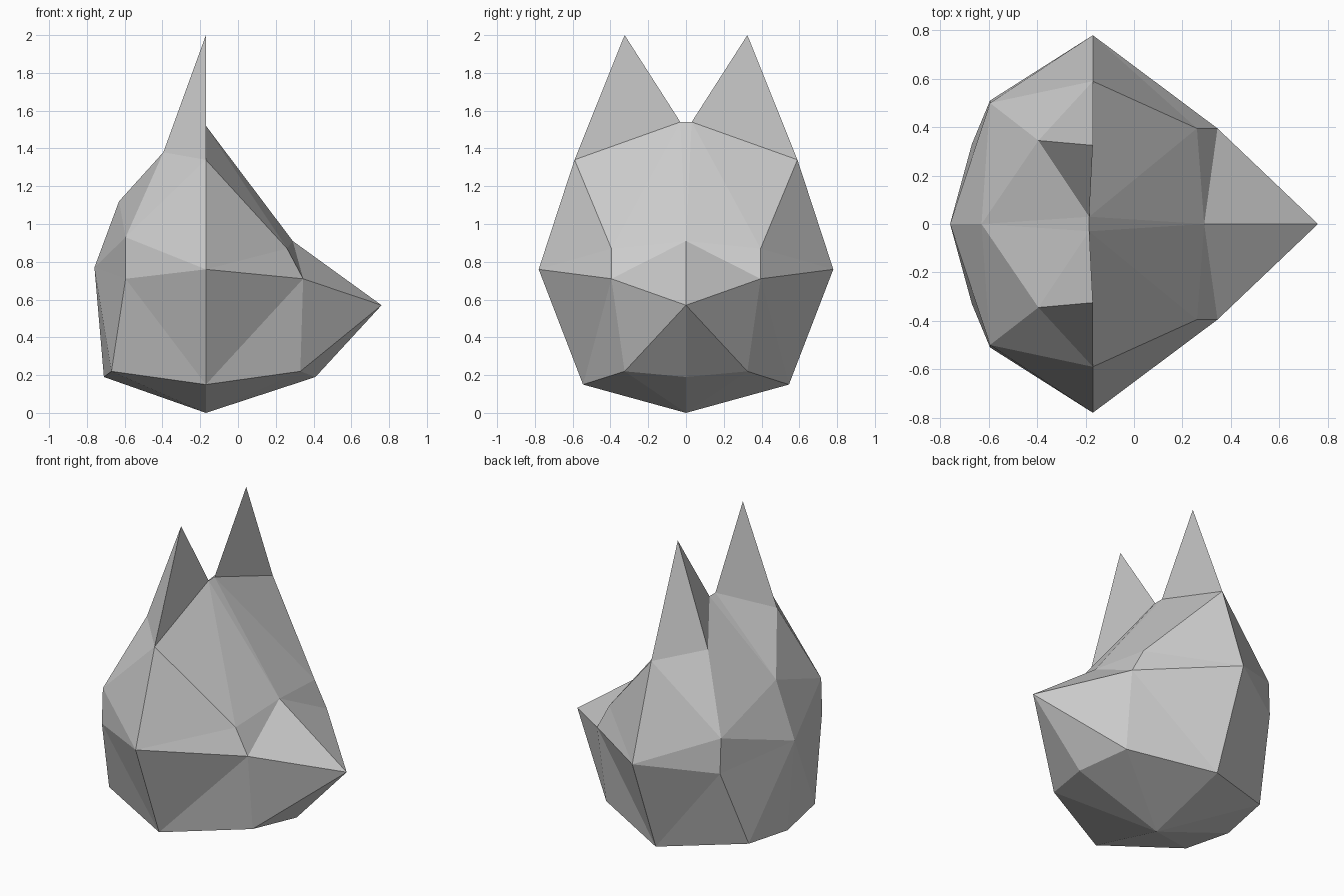
import bpy, bmesh

if "Cube" in bpy.data.objects:
    bpy.data.objects.remove(bpy.data.objects["Cube"])

# Half outlines of the head, each running from the front midline round to the back midline
jaw = [(.41, 0, .19), (.33, .325, .22), (-.17, .545, .15), (-.67, .33, .22), (-.71, 0, .19)]
cheek = [(.76, 0, .57), (.345, .395, .71), (-.17, .78, .76), (-.595, .51, .71), (-.76, 0, .77)]
brow = [(.29, 0, .91), (.26, .395, .87), (-.17, .59, 1.34), (-.595, .5, .93), (-.63, 0, 1.12)]

# Single points: underside, crown and ear
chin = (-.17, 0, 0)
crown_mid, crown_side = (-.185, 0, 1.54), (-.185, .03, 1.54)
ear_back, ear_tip = (-.395, .345, 1.38), (-.17, .325, 2.0)


def band(low, high, splits):
    """Triangles between two outlines; A or B picks the diagonal of each quad."""
    tris = []
    for i, s in enumerate(splits):
        a, b, c, d = low[i], low[i + 1], high[i + 1], high[i]
        tris += [(a, b, d), (b, c, d)] if s == "A" else [(a, b, c), (a, c, d)]
    return tris


def fan(tip, points):
    return [(p, q, tip) for p, q in zip(points, points[1:])]


def mirrored_part(name, faces):
    bm = bmesh.new()
    for face in faces:
        bm.faces.new([bm.verts.new(p) for p in face])
    bmesh.ops.remove_doubles(bm, verts=bm.verts[:], dist=0.0005)
    bmesh.ops.recalc_face_normals(bm, faces=bm.faces[:])
    # make sure the shell points outwards
    if sum(f.normal.y * f.calc_area() for f in bm.faces) < 0:
        bmesh.ops.reverse_faces(bm, faces=bm.faces[:])
    mesh = bpy.data.meshes.new(name)
    bm.to_mesh(mesh)
    bm.free()
    obj = bpy.data.objects.new(name, mesh)
    bpy.context.collection.objects.link(obj)
    mod = obj.modifiers.new("Mirror", "MIRROR")
    mod.use_axis = (False, True, False)
    return obj


# Head: underside, lower band with muzzle, upper band, then forehead and crown
head = fan(chin, jaw[::-1])
head += band(jaw, cheek, "AABB")
head += band(cheek, brow, "AABA")
head += fan(crown_side, brow[:3])
head += fan(ear_back, brow[2:])
head += [(brow[4], crown_side, ear_back),
         (brow[0], crown_side, crown_mid),
         (brow[4], crown_mid, crown_side)]
mirrored_part("head", head)

# Ears: three-sided spikes; the winding order already faces outwards
ear = mirrored_part("ears", fan(ear_tip, [crown_side, brow[2], ear_back, crown_side]))
bm = bmesh.new()
bm.from_mesh(ear.data)
center = sum((v.co for v in bm.verts), bm.verts[:][0].co * 0) / len(bm.verts)
flipped = [f for f in bm.faces if (f.calc_center_median() - center).dot(f.normal) < 0]
bmesh.ops.reverse_faces(bm, faces=flipped)
bm.to_mesh(ear.data)
bm.free()
